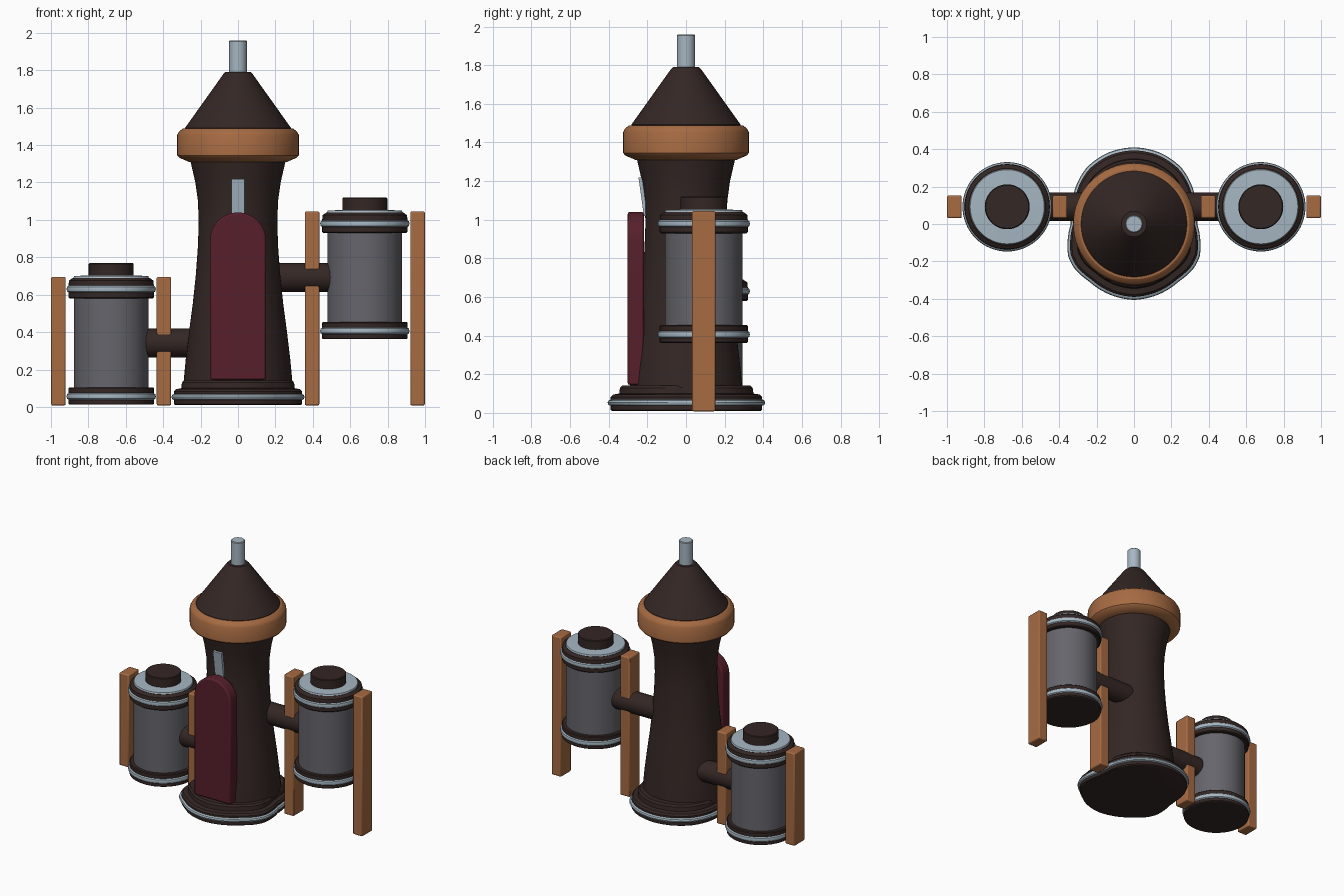
import bpy, bmesh, math
from mathutils import Matrix

cube = bpy.data.objects.get("Cube")
if cube:
    bpy.data.objects.remove(cube, do_unlink=True)


def material(name, rgb):
    m = bpy.data.materials.new(name)
    m.use_nodes = True
    color = (*rgb, 1.0)
    m.diffuse_color = color
    m.node_tree.nodes["Principled BSDF"].inputs["Base Color"].default_value = color
    return m


DARK = material("dark brown", (0.034, 0.020, 0.018))
SILVER = material("silver blue", (0.38, 0.47, 0.54))
WOOD = material("orange wood", (0.38, 0.145, 0.055))
GREY = material("slate grey", (0.13, 0.13, 0.15))
RED = material("deep red", (0.095, 0.014, 0.024))


def finish(name, bm, mats, bevel=0.0):
    bmesh.ops.recalc_face_normals(bm, faces=bm.faces)
    me = bpy.data.meshes.new(name)
    bm.to_mesh(me)
    bm.free()
    for m in mats:
        me.materials.append(m)
    for p in me.polygons:
        p.use_smooth = True
    me.set_sharp_from_angle(angle=math.radians(32))
    ob = bpy.data.objects.new(name, me)
    bpy.context.collection.objects.link(ob)
    if bevel:
        mod = ob.modifiers.new("soft edges", "BEVEL")
        mod.width = bevel
        mod.segments = 2
        mod.limit_method = "ANGLE"
    return ob


def lathe(name, profile, mats, bands=None, loc=(0, 0, 0), outline=None, segs=64):
    """Revolve (radius, height) points; bands gives the material of each strip."""
    bm = bmesh.new()
    rings = []
    for r, z in profile:
        ring = []
        for i in range(segs):
            a = 2 * math.pi * i / segs
            k = r * (outline(a) if outline else 1)
            ring.append(bm.verts.new((loc[0] + k * math.cos(a), loc[1] + k * math.sin(a), loc[2] + z)))
        rings.append(ring)
    for j in range(len(rings) - 1):
        for i in range(segs):
            n = (i + 1) % segs
            f = bm.faces.new((rings[j][i], rings[j][n], rings[j + 1][n], rings[j + 1][i]))
            f.material_index = bands[j] if bands else 0
    bm.faces.new(rings[0][::-1])
    bm.faces.new(rings[-1])
    return finish(name, bm, mats)


def box(name, center, size, mat, bevel=0.0, tilt=0.0):
    bm = bmesh.new()
    mtx = Matrix.Translation(center) @ Matrix.Rotation(tilt, 4, "X") @ Matrix.Diagonal((*size, 1))
    bmesh.ops.create_cube(bm, size=1, matrix=mtx)
    return finish(name, bm, [mat], bevel)


# Foot plate: pinched at the sides, flared at front and back
PINCH = [(-90, .402), (-70, .395), (-52, .386), (-36, .394), (-26, .388), (-13, .36),
         (0, .335), (14, .337), (28, .36), (50, .39), (70, .402), (90, .406)]


def foot_outline(a):
    d = math.degrees(math.asin(max(-1, min(1, math.sin(a)))))
    for (d0, r0), (d1, r1) in zip(PINCH, PINCH[1:]):
        if d <= d1:
            t = (d - d0) / (d1 - d0)
            return r0 + (r1 - r0) * t
    return PINCH[-1][1]


lathe("tower_foot",
      [(.95, .01), (.97, .015), (.97, .037), (1, .042), (1.01, .053), (1, .064), (.97, .07),
       (.97, .083), (.94, .095), (.86, .1), (.85, .13), (.82, .142)],
      [DARK, SILVER], [0, 0, 1, 1, 1, 1, 0, 0, 0, 0, 0], outline=foot_outline, segs=96)

# Waisted tower body, collar, roof and chimney
lathe("tower_body",
      [(.292, .12), (.28, .25), (.262, .4), (.242, .55), (.226, .7), (.215, .85),
       (.21, .98), (.214, 1.1), (.228, 1.2), (.258, 1.33)], [DARK])
lathe("roof_collar",
      [(.24, 1.31), (.262, 1.31), (.315, 1.333), (.325, 1.345), (.325, 1.455),
       (.315, 1.473), (.295, 1.488), (.27, 1.49)], [WOOD])
lathe("roof", [(.283, 1.485), (.283, 1.492), (.078, 1.78), (.068, 1.79)], [DARK])
lathe("chimney", [(.047, 1.77), (.047, 1.955), (.042, 1.96)], [SILVER], segs=32)

# Arched door and the slit window above it
bm = bmesh.new()
W, SPRING, SILL = .15, .89, .145
arch = [(-W, SILL), (W, SILL)]
arch += [(W * math.cos(math.pi * i / 24), SPRING + W * math.sin(math.pi * i / 24)) for i in range(25)]
face = bm.faces.new([bm.verts.new((x, -.302, z)) for x, z in arch])
ext = bmesh.ops.extrude_face_region(bm, geom=[face])
moved = [v for v in ext["geom"] if isinstance(v, bmesh.types.BMVert)]
bmesh.ops.translate(bm, verts=moved, vec=(0, .085, 0))
finish("door", bm, [RED], bevel=.01)
box("slit_window", (0, -.222, 1.12), (.07, .02, .2), SILVER, tilt=.14)

# Side tanks, each hung between two posts and piped to the tower
Y = .092
TANK = [(.222, .012), (.228, .016), (.228, .038), (.236, .044), (.239, .056), (.236, .068), (.228, .074),
        (.228, .1), (.222, .105), (.2, .105), (.2, .58), (.222, .58), (.228, .586), (.228, .612),
        (.236, .618), (.239, .63), (.236, .642), (.228, .648), (.226, .675), (.205, .69),
        (.202, .69), (.198, .7), (.12, .703), (.12, .765), (.115, .77)]
BANDS = [0, 0, 1, 1, 1, 1, 0, 0, 0, 2, 0, 0, 0, 1, 1, 1, 1, 0, 0, 0, 1, 1, 0, 0]

for side, label, lift, post_top in ((-1, "right", 0, .695), (1, "left", .35, 1.045)):
    lathe(label + "_tank", TANK, [DARK, SILVER, GREY], BANDS, loc=(side * .678, Y, lift))
    for where, x in (("inner", .396), ("outer", .96)):
        box(f"{label}_{where}_post", (side * x, Y, (post_top + .008) / 2),
            (.078, .122, post_top - .008), WOOD, bevel=.008)
    pipe = lathe(label + "_pipe", [(.077, .1), (.077, .5)], [DARK], segs=32)
    pipe.rotation_euler = (0, side * math.pi / 2, 0)
    pipe.location = (0, Y, .342 + lift)
